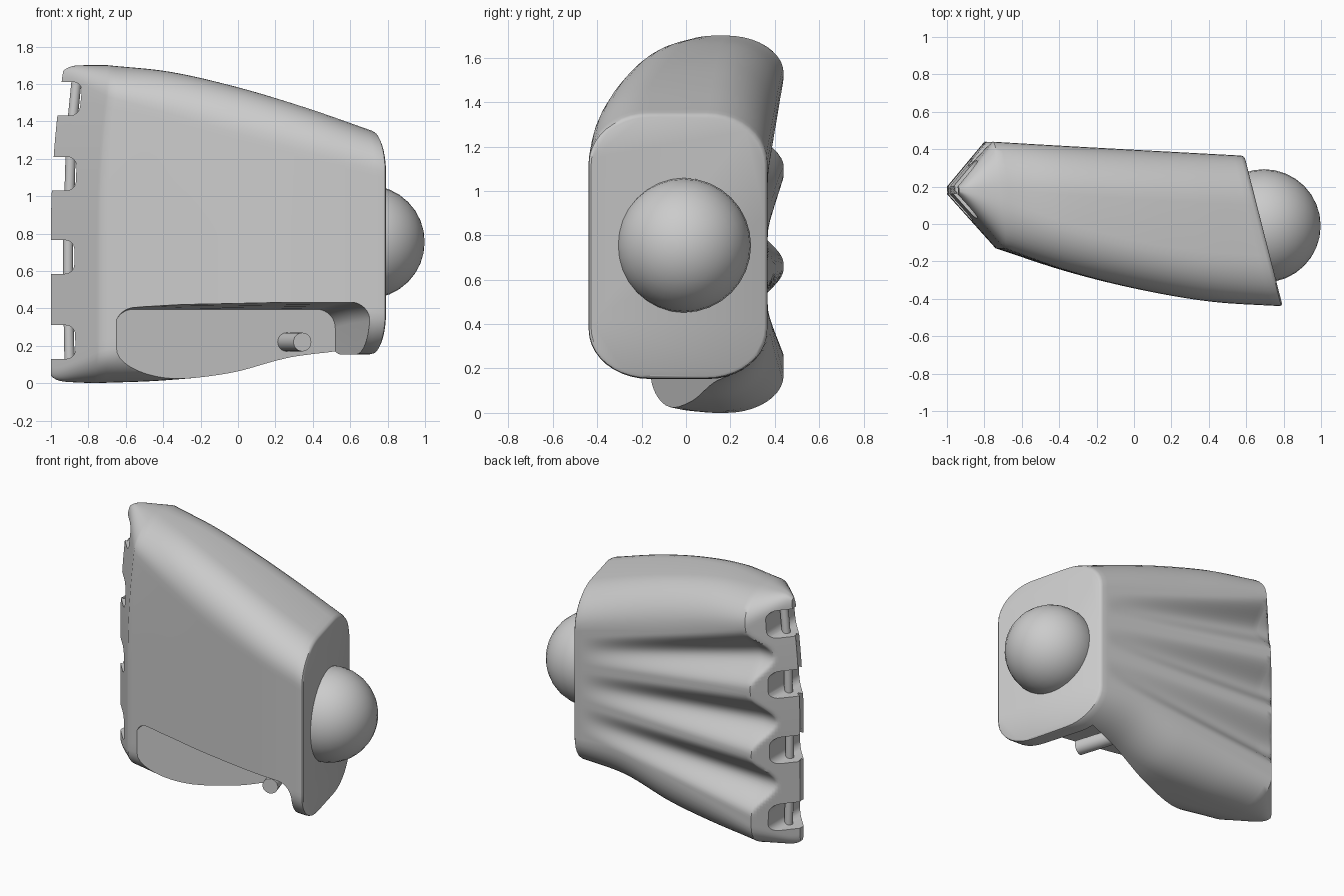
import bpy, bmesh
from math import cos, sin, pi, radians
from mathutils import Vector

if "Cube" in bpy.data.objects:
    bpy.data.objects.remove(bpy.data.objects["Cube"])

grey = bpy.data.materials.new("plain grey")
grey.use_nodes = True
colour = (0.6, 0.6, 0.6, 1)
grey.diffuse_color = colour
grey.node_tree.nodes["Principled BSDF"].inputs["Base Color"].default_value = colour


def lerp(a, b, t):
    return a + (b - a) * t


def curve(values, t):
    """Smooth curve through evenly spaced values."""
    n = len(values) - 1
    i = min(int(t * n), n - 1)
    f = t * n - i
    p1, p2 = values[i], values[i + 1]
    p0 = values[i - 1] if i else 2 * p1 - p2
    p3 = values[i + 2] if i + 2 <= n else 2 * p2 - p1
    m1, m2 = (p2 - p0) / 2, (p3 - p1) / 2
    return ((2 * p1 - 2 * p2 + m1 + m2) * f + 3 * (p2 - p1) - 2 * m1 - m2) * f * f + m1 * f + p1


def loft(name, *solids):
    """Skin each solid's closed rings and cap both ends."""
    bm = bmesh.new()
    for rings in solids:
        rows = [[bm.verts.new(p) for p in ring] for ring in rings]
        for a, b in zip(rows, rows[1:]):
            for i in range(len(a)):
                j = (i + 1) % len(a)
                bm.faces.new((a[i], a[j], b[j], b[i]))
        bm.faces.new(rows[0][::-1])
        bm.faces.new(rows[-1])
    bmesh.ops.recalc_face_normals(bm, faces=bm.faces[:])
    mesh = bpy.data.meshes.new(name)
    bm.to_mesh(mesh)
    bm.free()
    mesh.materials.append(grey)
    obj = bpy.data.objects.new(name, mesh)
    bpy.context.collection.objects.link(obj)
    return obj


def rounded(a0, a1, b0, b1, ra, rb, steps=10, side=0, back=0):
    """Rounded rectangle; side/back add points along the two long edges."""
    pts = []
    for k, (ca, cb) in enumerate(((a1 - ra, b1 - rb), (a0 + ra, b1 - rb),
                                  (a0 + ra, b0 + rb), (a1 - ra, b0 + rb))):
        for s in range(steps + 1):
            w = (k + s / steps) * pi / 2
            pts.append((ca + ra * cos(w), cb + rb * sin(w)))
        extra = {1: side, 3: back}.get(k, 0)
        for s in range(1, extra + 1):
            f = s / (extra + 1)
            pts.append((a0, lerp(b1 - rb, b0 + rb, f)) if k == 1
                       else (a1, lerp(b0 + rb, b1 - rb, f)))
    return pts


# Grooves fanning over the back, between the finger sockets
VALLEYS = ((1.31, 0.98), (0.87, 0.75), (0.45, 0.53))


def groove(t, z):
    depth = 0
    for z_finger, z_wrist in VALLEYS:
        q = min(1, abs(z - lerp(z_finger, z_wrist, t)) / lerp(0.2, 0.09, t))
        depth = max(depth, 0.065 * max(0, 1 - t / 0.95) * (1 + cos(pi * q)))
    return depth


def palm_ring(t, wedge=0, inset=0):
    xb, xf = lerp(-0.8, 0.59, t), lerp(-0.74, 0.795, t)
    yb, yf = lerp(0.44, 0.365, t), curve((-0.13, -0.255, -0.35, -0.415, -0.44), t)
    zt = curve((1.70, 1.665, 1.585, 1.475, 1.345), t)
    zb = curve((0.0, 0.015, 0.055, 0.14, 0.155), t)
    rz, ry = curve((0.17, 0.23, 0.26, 0.25, 0.22), t), lerp(0.26, 0.27, t)
    limit = yb
    xb, xf = lerp(xb, -1, wedge), lerp(xf, -1, wedge)
    yb, yf = lerp(yb, 0.2, wedge), lerp(yf, 0.16, wedge)
    ry, rz = lerp(ry, 0.015, wedge), lerp(rz, 0.05, wedge)
    zb += 0.01 * wedge + 0.03 * wedge ** 8
    zt -= 0.03 * wedge ** 8
    ring = []
    for y, z in rounded(yf + inset, yb - inset, zb + inset, zt - inset, ry, rz, 10, 24, 70):
        x = lerp(xb, xf, (yb - y) / (yb - yf))
        x += 0.07 * (1 - t) ** 3 * max(0, (z - 0.8) / 0.9) ** 2
        ring.append((x, min(y, limit - groove(t, z)), z))
    return ring


rings = [palm_ring(0, 1 - i / 16) for i in range(16)]
rings += [palm_ring(0.985 * i / 36) for i in range(37)]
rings += [palm_ring(0.995, 0, 0.003), palm_ring(1, 0, 0.012)]
palm = loft("palm", rings)


# Thumb pocket: a flared cutter with a sloping floor
def floor_y(x):
    return -0.16 + 0.31 * (x + 0.65)


pocket = []
for f in (0, 0.3, 0.6, 0.8, 0.92, 1):
    outline = rounded(-0.66, lerp(0.75, 0.52, f), -0.3, lerp(0.435, 0.395, f * f), 0.1, 0.1)
    pocket.append([(x, lerp(-0.6, floor_y(x), f), z) for x, z in outline])
cut_solids = [pocket]

# Finger sockets: rounded slots through the front edge, each with a hinge pin
SOCKETS = ((1.52, 0.035, 0.1), (1.12, 0.01, 0.03), (0.675, 0, 0), (0.22, 0.005, -0.02))
pins = []
for number, (z, dx, lean) in enumerate(SOCKETS, 1):
    outline = rounded(-1.07, -0.875 + dx, z - 0.09, z + 0.09, 0.05, 0.05, 6)
    cut_solids.append([[(x + lean * (h - z), y, h) for x, h in outline]
                       for y in (-0.08, 0.43)])
    disc = [(0.027 * cos(i * pi / 8), 0.027 * sin(i * pi / 8)) for i in range(16)]
    pins.append(loft(f"hinge_pin_{number}",
                     [[(-0.908 + dx + a + lean * s, 0.18 + b, z + s) for a, b in disc]
                      for s in (-0.11, 0.11)]))

cutter = loft("palm_cutter", *cut_solids)
cutter.hide_render = True
mod = palm.modifiers.new("cut", 'BOOLEAN')
mod.operation, mod.solver, mod.object = 'DIFFERENCE', 'MANIFOLD', cutter
bpy.context.view_layer.objects.active = palm
bpy.ops.object.modifier_apply(modifier=mod.name)
bpy.data.objects.remove(cutter)

# Thumb peg standing square on the pocket floor
axis = Vector((0.3, -0.95, 0)).normalized()
base = Vector((0.26, floor_y(0.26), 0.22))
bpy.ops.mesh.primitive_cylinder_add(vertices=24, radius=0.05, depth=0.36,
                                    location=base + axis * 0.1)
peg = bpy.context.object
peg.name = "thumb_peg"
peg.rotation_euler = axis.to_track_quat('Z', 'Y').to_euler()

# Wrist ball
bpy.ops.mesh.primitive_uv_sphere_add(segments=32, ring_count=16, radius=0.303,
                                     location=(0.695, -0.01, 0.755), rotation=(0, radians(90), 0))
ball = bpy.context.object
ball.name = "wrist_ball"

for obj in (peg, ball):
    obj.data.materials.append(grey)
for obj in [palm, peg, ball] + pins:
    bpy.ops.object.select_all(action='DESELECT')
    obj.select_set(True)
    bpy.context.view_layer.objects.active = obj
    bpy.ops.object.shade_smooth_by_angle(angle=radians(35))
